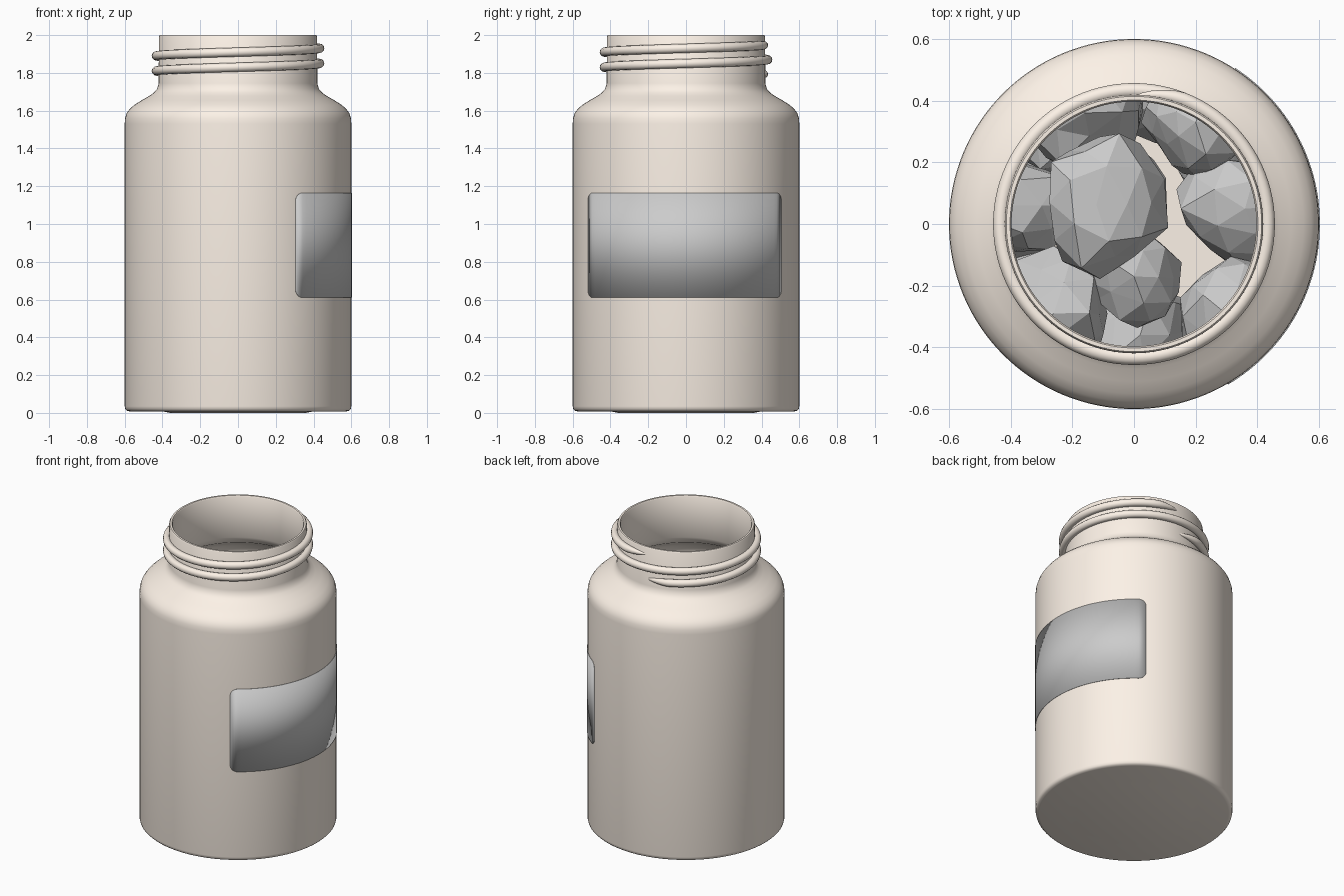
import bpy, bmesh, math, random
from mathutils import Vector

if "Cube" in bpy.data.objects:
    bpy.data.objects.remove(bpy.data.objects["Cube"])

random.seed(11)
plastic = bpy.data.materials.new("cream_plastic")
plastic.diffuse_color = (0.98, 0.89, 0.80, 1)
plastic.use_nodes = True
plastic.node_tree.nodes["Principled BSDF"].inputs["Base Color"].default_value = plastic.diffuse_color


def finish(bm, name, mat=None, smooth=None):
    mesh = bpy.data.meshes.new(name)
    bm.to_mesh(mesh)
    bm.free()
    ob = bpy.data.objects.new(name, mesh)
    bpy.context.collection.objects.link(ob)
    if mat:
        mesh.materials.append(mat)
    if smooth:
        mesh.shade_smooth()
        mesh.set_sharp_from_angle(angle=math.radians(smooth))
    return ob


def polar(r, a, z):
    return Vector((r * math.cos(a), r * math.sin(a), z))


# Jar body: one closed profile, outside then inside
profile = [
    (0, 0), (0.36, 0), (0.40, 0.008), (0.575, 0.008), (0.589, 0.012),
    (0.597, 0.02), (0.6, 0.035), (0.6, 1.53), (0.598, 1.56), (0.59, 1.585),
    (0.575, 1.607), (0.55, 1.63), (0.51, 1.655), (0.47, 1.678), (0.445, 1.696),
    (0.428, 1.715), (0.42, 1.745), (0.419, 1.992), (0.414, 2.0), (0.402, 2.0),
    (0.397, 1.992), (0.397, 1.72), (0.43, 1.67), (0.50, 1.63), (0.555, 1.59),
    (0.578, 1.54), (0.58, 0.06), (0.56, 0.03), (0, 0.03)]
bm = bmesh.new()
pts = [bm.verts.new((r, 0, z)) for r, z in profile]
edges = [bm.edges.new(p) for p in zip(pts, pts[1:])]
bmesh.ops.spin(bm, geom=pts + edges, cent=(0, 0, 0), axis=(0, 0, 1),
               angle=math.tau, steps=128, use_duplicate=False)
bmesh.ops.remove_doubles(bm, verts=bm.verts, dist=1e-4)
bmesh.ops.recalc_face_normals(bm, faces=bm.faces)
finish(bm, "jar_body", plastic, 35)

# Screw thread: two helical turns with tapered ends
bm = bmesh.new()
rings, steps, sides = [], 200, 12
for i in range(steps + 1):
    turn = 2 * math.tau * i / steps
    s = min(1, min(turn, 2 * math.tau - turn) / 0.35) ** 0.6
    a, z = math.pi / 2 + turn, 1.79 + 0.08 * turn / math.tau
    rad, mid = 0.024 * max(s, 0.15), 0.41 + 0.023 * s
    rings.append([bm.verts.new(polar(mid + rad * math.cos(t), a, z + rad * math.sin(t)))
                  for t in (math.tau * k / sides for k in range(sides))])
for r0, r1 in zip(rings, rings[1:]):
    for k in range(sides):
        j = (k + 1) % sides
        bm.faces.new((r0[k], r1[k], r1[j], r0[j]))
bm.faces.new(rings[0])
bm.faces.new(rings[-1])
bmesh.ops.recalc_face_normals(bm, faces=bm.faces)
finish(bm, "screw_thread", plastic, 40)

# Label: thin curved sheet with rounded corners on the right side
R, c = 0.603, 0.045
a0, a1, z0, z1 = math.radians(-59.6), math.radians(57), 0.61, 1.165
length = R * (a1 - a0)
corner = [c * (1 - math.cos(k * math.pi / 12)) for k in range(7)]
dist = corner + [c + (length - 2 * c) * k / 48 for k in range(1, 48)]
dist += [length - d for d in reversed(corner)]
bm = bmesh.new()
cols = []
for d in dist:
    e = c - min(d, length - d, c)
    cut = c - math.sqrt(max(0, c * c - e * e))
    a = a0 + d / R
    cols.append([bm.verts.new(polar(R, a, z)) for z in (z0 + cut, z1 - cut)])
for p, q in zip(cols, cols[1:]):
    bm.faces.new((p[0], q[0], q[1], p[1]))
label = finish(bm, "label", None, 40)
sol = label.modifiers.new("thickness", "SOLIDIFY")
sol.thickness, sol.offset = 0.004, -1


# Rocks: jittered spheres with chiselled planes, kept inside the jar
def rock(name, x, y, z, size):
    bm = bmesh.new()
    bmesh.ops.create_icosphere(bm, subdivisions=2, radius=1)
    cuts = []
    for _ in range(7):
        n = Vector([random.uniform(-1, 1) for _ in range(3)]).normalized()
        cuts.append((n, random.uniform(0.62, 0.85)))
    stretch = Vector([random.uniform(0.88, 1.12) for _ in range(3)])
    for v in bm.verts:
        p = v.co * random.uniform(0.88, 1.15)
        for n, lim in cuts:
            over = p.dot(n) - lim
            if over > 0:
                p -= n * over * 0.9
        p = p * stretch * size + Vector((x, y, z))
        r = math.hypot(p.x, p.y)
        if r > 0.572:
            p.x, p.y = p.x * 0.572 / r, p.y * 0.572 / r
        p.z = max(p.z, 0.032)
        v.co = p
    finish(bm, name)


layers = [
    # bottom layer
    [(-0.10, 0.10, 0.22, 0.22), (0.33, 0.24, 0.22, 0.22), (0.38, 0.02, 0.2, 0.15),
     (0.32, -0.32, 0.22, 0.2), (0.02, -0.36, 0.22, 0.22), (-0.3, -0.28, 0.22, 0.22),
     (-0.4, 0.05, 0.22, 0.2), (-0.24, 0.38, 0.22, 0.22), (0.07, 0.42, 0.2, 0.18)],
    # middle layer
    [(0.20, 0.33, 0.52, 0.2), (0.36, 0.05, 0.48, 0.2), (0.31, -0.30, 0.55, 0.19),
     (0.0, -0.17, 0.52, 0.2), (-0.26, -0.29, 0.58, 0.2), (-0.4, 0.06, 0.52, 0.19),
     (-0.16, 0.36, 0.52, 0.22)],
    # top rock
    [(-0.11, 0.07, 0.72, 0.22)]]
for li, layer in enumerate(layers):
    for ri, spec in enumerate(layer):
        rock(f"rock_{li + 1}_{ri + 1}", *spec)
